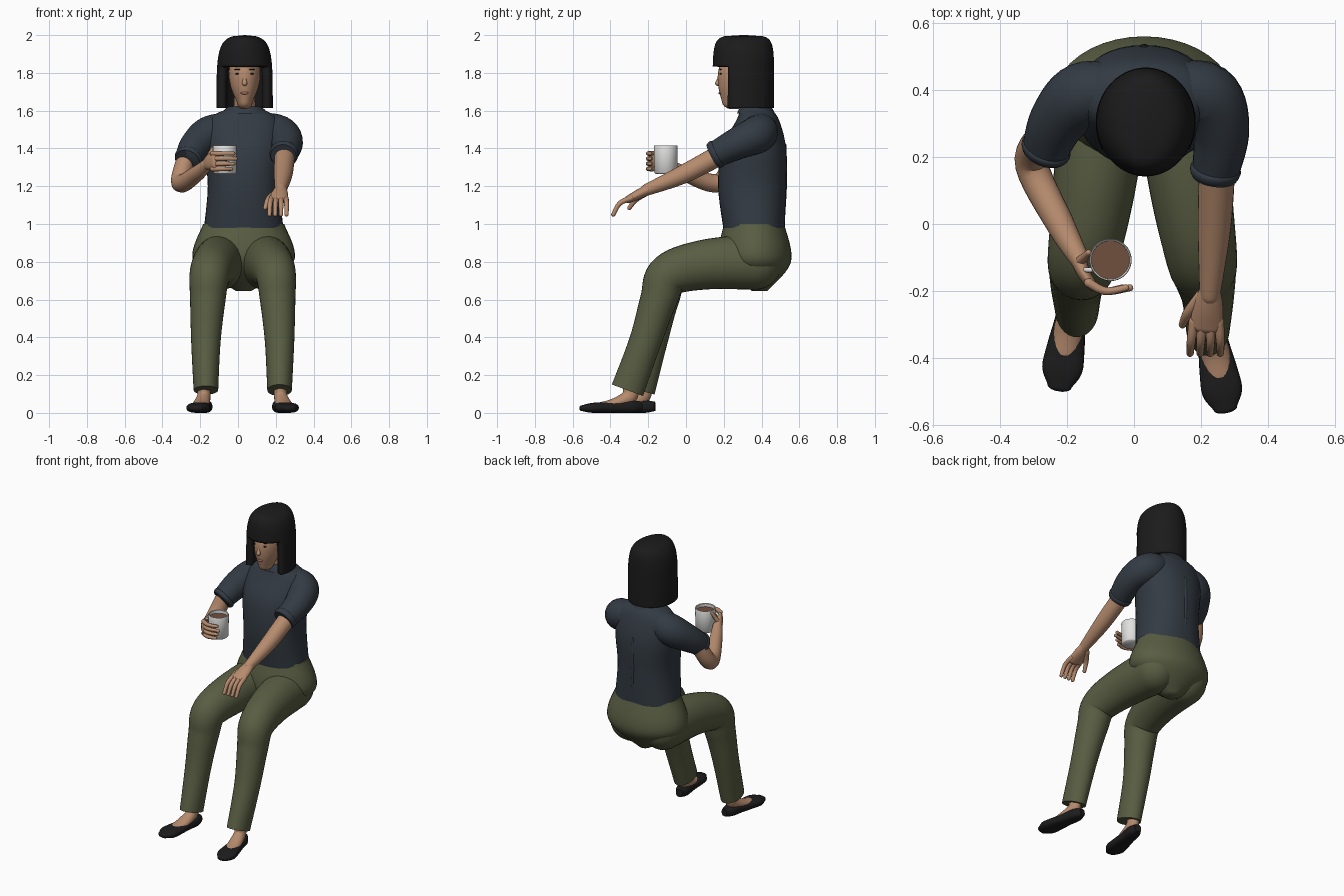
import bpy, bmesh, math
from mathutils import Vector

cube = bpy.data.objects.get("Cube")
if cube:
    bpy.data.objects.remove(cube, do_unlink=True)

X, Y, Z = Vector((1, 0, 0)), Vector((0, 1, 0)), Vector((0, 0, 1))
CX = .035  # centre line of the head


def material(name, red, green, blue):
    mat = bpy.data.materials.new(name)
    mat.use_nodes = True
    colour = (red, green, blue, 1)
    mat.diffuse_color = colour
    mat.node_tree.nodes["Principled BSDF"].inputs["Base Color"].default_value = colour
    return mat


SKIN = material("skin", .47, .26, .155)
HAIR = material("black hair", .011, .011, .011)
SHIRT = material("dark blue shirt", .033, .043, .056)
PANTS = material("olive trousers", .1, .11, .055)
SHOE = material("black shoe", .012, .012, .013)
WHITE = material("white mug", .75, .75, .74)
COFFEE = material("brown coffee", .16, .08, .048)
LIPS = material("lips", .4, .19, .13)


def finish(name, bm, mat):
    mesh = bpy.data.meshes.new(name)
    bm.to_mesh(mesh)
    bm.free()
    mesh.materials.append(mat)
    obj = bpy.data.objects.new(name, mesh)
    bpy.context.collection.objects.link(obj)
    bpy.ops.object.select_all(action='DESELECT')
    obj.select_set(True)
    bpy.context.view_layer.objects.active = obj
    bpy.ops.object.shade_smooth_by_angle(angle=math.radians(50))
    return obj


def sample(values, t):
    """Smooth curve through evenly spaced numbers or vectors, t from start to end."""
    last = len(values) - 1
    i = min(int(t * last), last - 1)
    f = t * last - i
    before, a, b, after = (values[max(0, min(last, i + k))] for k in (-1, 0, 1, 2))
    slope_a, slope_b = (b - before) / 2, (after - a) / 2
    blend = f * f * (3 - 2 * f)
    return (a * (1 - blend) + b * blend
            + slope_a * (f * (1 - f) ** 2) - slope_b * (f * f * (1 - f)))


def loft(name, path, mat, width, depth=None, sides=24, steps=20, ref=X, axis=None,
         domes="", power=1, drop=None):
    """Skin elliptical rings along a path; 'start' and 'end' in domes round the tips."""
    path = [Vector(p) for p in path]
    depth = depth or width
    rings = []
    for i in range(steps + 1):
        t = i / steps
        ahead, behind = sample(path, min(t + .01, 1)), sample(path, max(t - .01, 0))
        rings.append((sample(path, t), axis or (ahead - behind).normalized(),
                      sample(width, t), sample(depth, t)))

    def dome(ring, sign):
        centre, along, a, b = ring
        turns = [math.pi / 2 * k / 5 for k in range(1, 5)]
        return [(centre + along * sign * min(a, b) * math.sin(k), along, a * math.cos(k), b * math.cos(k))
                for k in turns]
    if "start" in domes:
        rings = dome(rings[0], -1)[::-1] + rings
    if "end" in domes:
        rings += dome(rings[-1], 1)

    def bend(value):
        return math.copysign(abs(value) ** power, value)
    bm = bmesh.new()
    rows = []
    for centre, along, a, b in rings:
        u = (ref - along * ref.dot(along)).normalized()
        v = along.cross(u)
        angles = [math.tau * j / sides for j in range(sides)]
        rows.append([bm.verts.new(centre + u * a * bend(math.cos(k)) + v * b * bend(math.sin(k)))
                     for k in angles])
    for low, high in zip(rows, rows[1:]):
        for j in range(sides):
            bm.faces.new((low[j - 1], low[j], high[j], high[j - 1]))
    bm.faces.new(rows[0][::-1])
    bm.faces.new(rows[-1])
    if drop:
        gone = [f for f in bm.faces if drop(f.calc_center_median())]
        bmesh.ops.delete(bm, geom=gone, context='FACES')
    return finish(name, bm, mat)


def ball(name, place, size, mat):
    bm = bmesh.new()
    bmesh.ops.create_uvsphere(bm, u_segments=16, v_segments=10, radius=1)
    bmesh.ops.scale(bm, vec=size, verts=bm.verts)
    bmesh.ops.translate(bm, vec=place, verts=bm.verts)
    return finish(name, bm, mat)


# Head, neck and face
loft("head", [(CX, .255, 1.648), (CX, .285, 1.73), (CX, .3, 1.82), (CX, .3, 1.94)], SKIN,
     (.042, .076, .083, .05), (.065, .114, .127, .08), axis=Z, domes="start")
loft("neck", [(.035, .39, 1.54), (CX, .34, 1.74)], SKIN, (.068, .057, .055))
loft("nose", [(CX, .183, 1.79), (CX, .168, 1.745)], SKIN, (.007, .01, .014), sides=12, domes="start end")
ball("lips", (CX, .18, 1.693), (.022, .008, .007), LIPS)
for side in (-1, 1):
    x = CX + side * .035
    ball("eye", (x, .184, 1.795), (.015, .006, .005), HAIR)
    ball("eyebrow", (x, .183, 1.818), (.02, .006, .003), HAIR)

# Bobbed hair: one shell cut open in front below the fringe
rise = [i / 36 for i in range(37)]
hair = loft("hair_bob", [(CX, .302, 1.613), (CX, .305, 2)], HAIR,
            [.149 * (1.0001 - k ** 5) ** .45 for k in rise], [.163 * (1.0001 - k ** 7) ** .27 for k in rise],
            sides=48, steps=36, axis=Z, drop=lambda c: c.z < 1.614 or c.y < .215 and c.z < 1.83)
shell = hair.modifiers.new("thickness", 'SOLIDIFY')
shell.thickness = .04
shell.offset = -1
bpy.ops.object.modifier_apply(modifier=shell.name)

# Shirt body, collar and back pleat
loft("shirt_body", [(.03, .36, .98), (.03, .35, 1.2), (.03, .36, 1.4), (.03, .38, 1.55), (CX, .37, 1.61)],
     SHIRT, (.21, .19, .207, .188, .09), (.163, .18, .17, .113, .08), sides=40, axis=Z, power=.9)
loft("shirt_collar", [(CX, .37, 1.585), (CX, .37, 1.622)], SHIRT, (.125, .108, .085), (.1, .092, .078), axis=Z)
loft("back_pleat", [(.03, .527, 1.42), (.03, .53, 1.25), (.03, .522, 1.05)], SHIRT,
     (.008, .012, .006), (.004, .006, .004), sides=10, domes="start end")

# Sleeves with folded cuffs
sleeves = {
    "left": [(.08, .39, 1.52), (.21, .385, 1.48), (.258, .28, 1.43), (.24, .14, 1.36)],
    "right": [(-.02, .39, 1.52), (-.145, .385, 1.475), (-.225, .31, 1.41), (-.268, .21, 1.335)]}
for side, path in sleeves.items():
    loft(side + "_sleeve", path, SHIRT, (.075, .099, .086, .068), ref=Z, domes="start")
    before, end = Vector(path[-2]), Vector(path[-1])
    loft(side + "_cuff", [end.lerp(before, .25), end], SHIRT, (.068, .076, .074, .066), ref=Z, steps=8)

# Arms
loft("left_arm", [(.25, .24, 1.4), (.24, 0, 1.27), (.226, -.21, 1.18)], SKIN,
     (.055, .05, .031), ref=Z, domes="end")
loft("right_arm", [(-.26, .27, 1.39), (-.305, .18, 1.22), (-.22, 0, 1.265), (-.165, -.1, 1.315)], SKIN,
     (.05, .05, .042, .03), ref=Z, domes="start end")

# Left hand reaching forward with loosely spread fingers
loft("left_palm", [(.227, -.19, 1.188), (.215, -.305, 1.13)], SKIN, (.03, .044, .05),
     (.027, .026, .02), domes="start end")
for i in range(4):
    loft("left_finger", [(.178 + .025 * i, -.29, 1.137), (.17 + .029 * i, -.35, 1.11), (.167 + .03 * i, -.385, 1.05)],
         SKIN, (.015, .011), sides=12, steps=10, domes="start end")
loft("left_thumb", [(.2, -.215, 1.165), (.16, -.265, 1.13), (.144, -.3, 1.085)], SKIN,
     (.019, .011), sides=12, steps=10, domes="start end")

# Mug with handle and coffee
mug = Vector((-.07, -.107, 1.34))
loft("mug", [mug + Z * h for h in (-.075, -.068, .07, .075, .072, -.06)], WHITE,
     (.054, .061, .063, .061, .057, .055), sides=40, steps=5, axis=Z)
loft("coffee", [mug + Z * .045, mug + Z * .052], COFFEE, (.058, .058), sides=40, steps=1, axis=Z)
turns = [math.pi * k / 6 for k in range(7)]
loft("mug_handle", [mug + Vector((-.053 - .03 * math.sin(k), -.03, .04 * math.cos(k))) for k in turns],
     WHITE, (.007, .007), sides=10, ref=Y)

# Right hand wrapped around the mug
loft("right_palm", [(-.168, -.1, 1.315), (-.15, -.145, 1.33), (-.125, -.183, 1.335)], SKIN,
     (.03, .043, .047), (.024, .02, .016), ref=Z, domes="start end")
for i in range(4):
    z = 1.292 + .027 * i
    loft("right_finger", [(-.135, -.175, z), (-.085, -.2, z), (-.012 - .012 * abs(i - 2), -.19, z)],
         SKIN, (.014, .01), sides=12, steps=10, ref=Z, domes="start end")
loft("right_thumb", [(-.16, -.11, 1.345), (-.135, -.085, 1.4)], SKIN, (.015, .009),
     sides=12, steps=6, domes="start end")

# Trousers: hips and two bent legs, the right foot set further back
loft("trouser_hips", [(.03, .39, .645), (.03, .368, .8), (.03, .36, 1)], PANTS,
     (.04, .265, .215), (.04, .188, .16), sides=40, axis=Z)
leg = [(.14, .37, .8), (.17, .1, .785), (.2, -.09, .73), (.21, -.145, .6), (.22, -.215, .38), (.22, -.31, .12)]
right_leg = [(.05 - x, y + max(0, .7 - z) * .1, z) for x, y, z in leg]
for side, path in (("left", leg), ("right", right_leg)):
    loft(side + "_trouser_leg", path, PANTS, (.138, .122, .107, .094, .078, .065),
         (.148, .132, .115, .098, .085, .088), sides=32, steps=40, domes="start")

# Feet in flat shoes
for side, heel, toe in (("left", (.214, -.235, 0), (.272, -.548, 0)),
                        ("right", (-.17, -.165, 0), (-.222, -.483, 0))):
    heel, toe = Vector(heel), Vector(toe)
    loft(side + "_shoe", [heel + Z * .035, toe + Z * .025], SHOE, (.022, .043, .046, .056, .06, .036),
         (.025, .033, .031, .028, .026, .016), power=.75, domes="end")
    loft(side + "_foot", [heel.lerp(toe, k) + Z * h for k, h in ((.2, .18), (.2, .09), (.45, .05), (.7, .036))],
         SKIN, (.035, .035, .043, .04), (.04, .042, .029, .02), domes="end")
